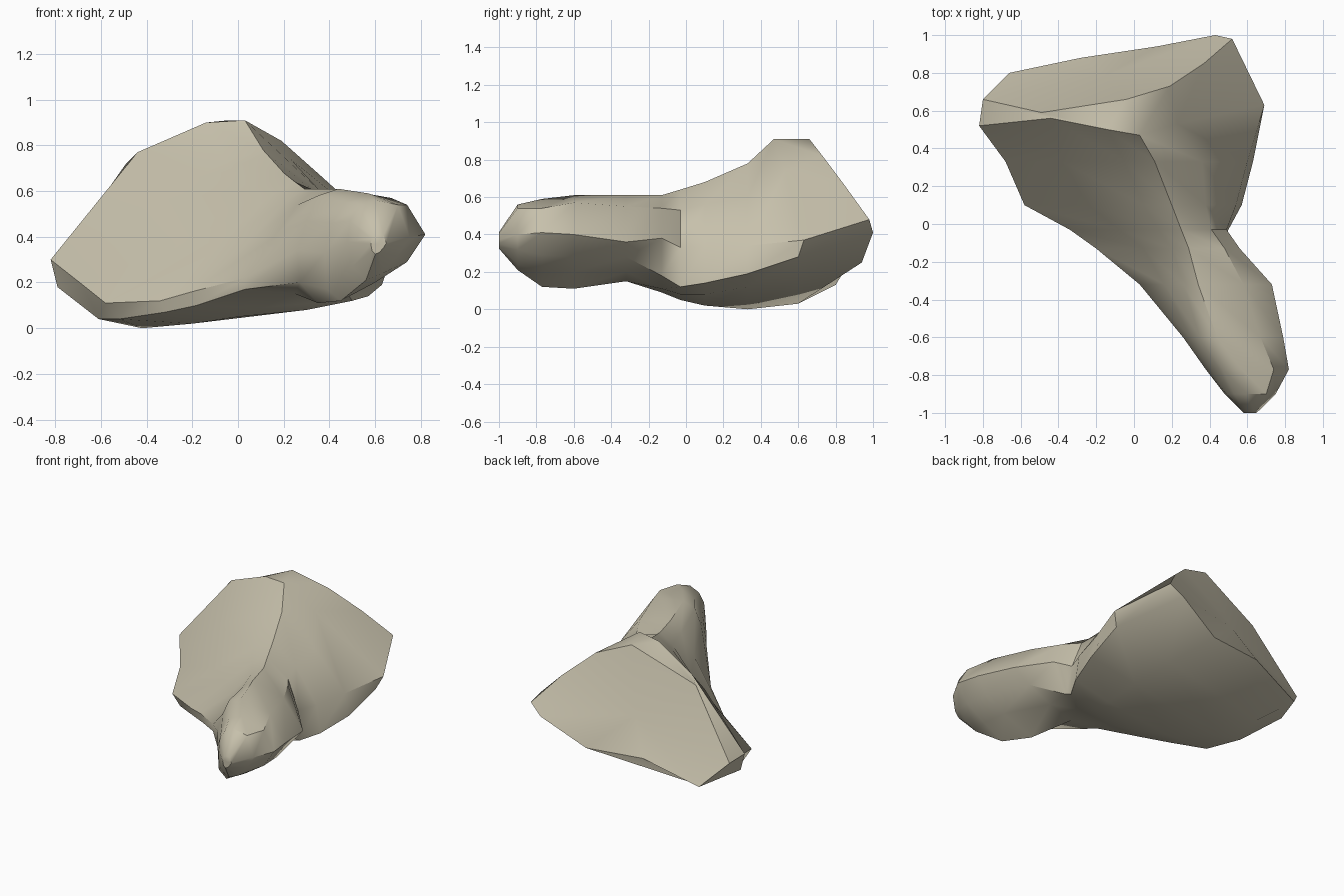
import bpy
import bmesh
import math
from mathutils import Vector

default_cube = bpy.data.objects.get("Cube")
if default_cube:
    bpy.data.objects.remove(default_cube, do_unlink=True)


def make_material(name, colour):
    """One flat, matte colour."""
    material = bpy.data.materials.new(name)
    material.use_nodes = True
    material.diffuse_color = colour
    shader = next(n for n in material.node_tree.nodes if n.type == "BSDF_PRINCIPLED")
    shader.inputs["Base Color"].default_value = colour
    shader.inputs["Roughness"].default_value = 0.9
    return material


def section(y, outline):
    """Upright cross-section: (x, z) points from the crest, down the -x side and round."""
    return [Vector((x, y, z)) for x, z in outline]


def shrink(ring, centre, factor):
    """Smaller copy of a cross-section, moved to a new centre."""
    middle = sum(ring, Vector()) / len(ring)
    return [centre + (p - middle) * factor for p in ring]


def skin(bm, rings):
    """Join neighbouring cross-sections with quads and close both ends."""
    loops = [[bm.verts.new(p) for p in ring] for ring in rings]
    count = len(loops[0])
    for near, far in zip(loops, loops[1:]):
        for i in range(count):
            j = (i + 1) % count
            bm.faces.new((near[i], near[j], far[j], far[i]))
    caps = [bm.faces.new(loops[0]), bm.faces.new(reversed(loops[-1]))]
    bmesh.ops.poke(bm, faces=caps)
    bmesh.ops.recalc_face_normals(bm, faces=bm.faces)


# Knob at the front end
knob_front = section(-0.9, [
    (.6, .56), (.53, .53), (.49, .47), (.48, .38), (.5, .27),
    (.56, .21), (.63, .24), (.7, .32), (.75, .4), (.7, .54)])
knob_tip = shrink(knob_front, Vector((.61, -1, .37)), 0.25)
knob_middle = section(-0.77, [
    (.57, .59), (.47, .55), (.41, .46), (.38, .33), (.39, .17),
    (.45, .12), (.6, .2), (.74, .29), (.82, .41), (.74, .54)])
knob_back = section(-0.6, [
    (.44, .61), (.35, .58), (.3, .47), (.26, .34), (.27, .2),
    (.35, .11), (.58, .2), (.72, .28), (.79, .4), (.67, .57)])

# Neck that flares into the body, undercut on the +x side
neck = section(-0.32, [
    (.34, .61), (.26, .54), (.16, .4), (.03, .22), (.03, .17),
    (.25, .15), (.43, .2), (.6, .28), (.73, .36), (.58, .55)])
neck_base = section(-0.13, [
    (.29, .61), (.2, .55), (.05, .38), (-.2, .16), (-.18, .1),
    (.1, .09), (.34, .11), (.46, .18), (.56, .38), (.48, .54)])
shoulder = section(-0.03, [
    (.25, .64), (.13, .57), (-.08, .37), (-.34, .12), (-.32, .07),
    (.0, .05), (.3, .08), (.5, .12), (.49, .33), (.41, .53)])
body = section(0.1, [
    (.2, .68), (.05, .6), (-.24, .38), (-.58, .11), (-.52, .04),
    (-.2, .02), (.3, .08), (.57, .14), (.54, .33), (.38, .56)])
body_back = section(0.33, [
    (.11, .78), (-.05, .73), (-.38, .56), (-.68, .19), (-.61, .04),
    (-.42, .0), (.27, .12), (.63, .19), (.6, .34), (.36, .6)])

# Slanted rims of the broad back plate
front_rim = [Vector(p) for p in (
    (.03, .47, .91), (-.14, .5, .9), (-.44, .56, .77), (-.82, .52, .3),
    (-.79, .52, .18), (-.52, .6, .03), (.22, .62, .17), (.65, .6, .28),
    (.69, .63, .37), (.23, .53, .74))]
back_rim = [Vector(p) for p in (
    (.19, .73, .82), (-.04, .66, .91), (-.49, .59, .72), (-.8, .66, .28),
    (-.66, .8, .13), (-.28, .88, .26), (.12, .94, .25), (.43, 1, .41),
    (.52, .98, .48), (.37, .85, .66))]

# One closed, smoothly shaded shell
bm = bmesh.new()
skin(bm, [knob_tip, knob_front, knob_middle, knob_back, neck, neck_base,
          shoulder, body, body_back, front_rim, back_rim])
mesh = bpy.data.meshes.new("bone_fragment")
bm.to_mesh(mesh)
bm.free()
mesh.materials.append(make_material("pale bone", (0.57, 0.53, 0.41, 1)))
bone = bpy.data.objects.new("bone_fragment", mesh)
bpy.context.collection.objects.link(bone)

bpy.ops.object.select_all(action="DESELECT")
bone.select_set(True)
bpy.context.view_layer.objects.active = bone
bpy.ops.object.shade_smooth_by_angle(angle=math.radians(42))
